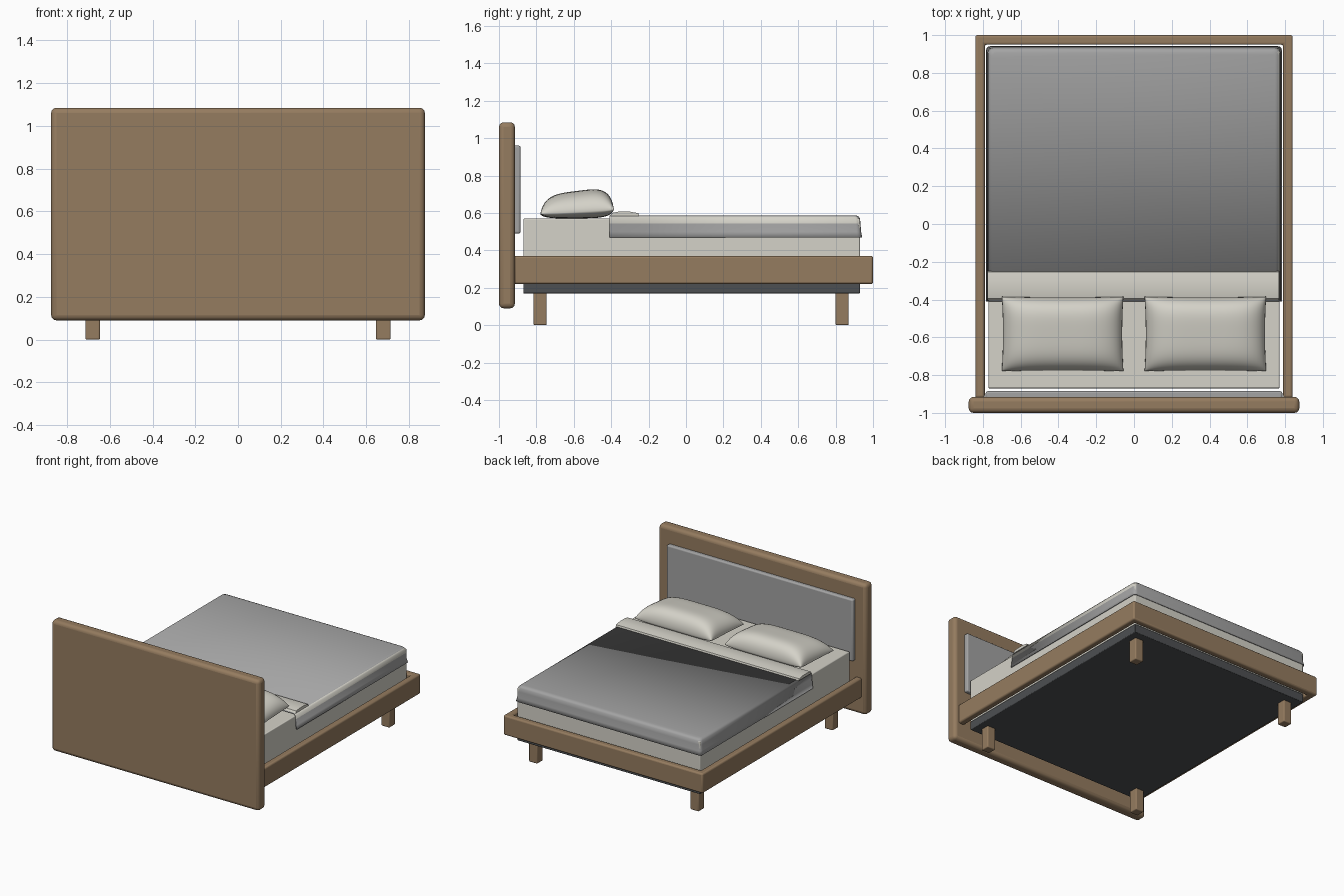
import bpy, bmesh, math

cube = bpy.data.objects.get("Cube")
if cube:
    bpy.data.objects.remove(cube, do_unlink=True)


def material(name, rgb):
    m = bpy.data.materials.new(name)
    m.use_nodes = True
    m.diffuse_color = (*rgb, 1)
    m.node_tree.nodes["Principled BSDF"].inputs["Base Color"].default_value = (*rgb, 1)
    return m


WOOD = material("warm wood", (0.30, 0.20, 0.115))
GREY = material("grey fabric", (0.37, 0.37, 0.37))
CREAM = material("cream linen", (0.66, 0.645, 0.58))
DARK = material("dark base", (0.075, 0.08, 0.085))


def finish(name, bm, mats, bevel=0, segments=3, angle=35):
    """Turn a bmesh into a named, bevelled, smooth-shaded object."""
    bmesh.ops.recalc_face_normals(bm, faces=bm.faces)
    mesh = bpy.data.meshes.new(name)
    bm.to_mesh(mesh)
    bm.free()
    ob = bpy.data.objects.new(name, mesh)
    bpy.context.collection.objects.link(ob)
    for m in mats:
        mesh.materials.append(m)
    if bevel:
        mod = ob.modifiers.new("rounded edges", "BEVEL")
        mod.width, mod.segments = bevel, segments
    bpy.ops.object.select_all(action="DESELECT")
    ob.select_set(True)
    bpy.context.view_layer.objects.active = ob
    bpy.ops.object.shade_smooth_by_angle(angle=math.radians(angle))
    return ob


def prism(name, outline, z0, z1, mat, bevel):
    """Extrude a plan outline between two heights."""
    bm = bmesh.new()
    face = bm.faces.new([bm.verts.new((x, y, z0)) for x, y in outline])
    top = bmesh.ops.extrude_face_region(bm, geom=[face])
    for v in top["geom"]:
        if isinstance(v, bmesh.types.BMVert):
            v.co.z = z1
    return finish(name, bm, [mat], bevel)


def box(name, x, y, z, mat, bevel):
    outline = [(x[0], y[0]), (x[1], y[0]), (x[1], y[1]), (x[0], y[1])]
    return prism(name, outline, z[0], z[1], mat, bevel)


# Headboard with its padded panel
box("headboard", (-0.875, 0.875), (-1, -0.915), (0.09, 1.085), WOOD, 0.025)
box("headboard_panel", (-0.785, 0.785), (-0.925, -0.885), (0.49, 0.96), GREY, 0.01)

# Wooden rails: one U-shaped frame
prism("bed_frame",
      [(-0.84, -0.92), (-0.84, 1), (0.84, 1), (0.84, -0.92),
       (0.79, -0.92), (0.79, 0.95), (-0.79, 0.95), (-0.79, -0.92)],
      0.22, 0.37, WOOD, 0.012)

# Base, mattress and legs
box("slat_base", (-0.77, 0.77), (-0.87, 0.93), (0.17, 0.235), DARK, 0.005)
box("mattress", (-0.77, 0.77), (-0.87, 0.93), (0.235, 0.57), CREAM, 0.006)
for side, x in (("right", -0.68), ("left", 0.68)):
    for end, y in (("front", -0.78), ("back", 0.835)):
        box(f"{end}_{side}_leg", (x - 0.035, x + 0.035), (y - 0.035, y + 0.035),
            (0, 0.175), WOOD, 0.007)


# Blanket: a flat top with a skirt on three sides, open towards the head
def skirt_ring(bm, grow, z):
    w, foot, r = 0.772 + grow, 0.93 + grow, 0.025
    right = [(-w, -0.41)]
    for i in range(4):
        a = math.radians(30 * i)
        right.append((-w + r - r * math.cos(a), foot - r + r * math.sin(a)))
    plan = right + [(-x, y) for x, y in reversed(right)]
    return [bm.verts.new((x, y, z)) for x, y in plan]


bm = bmesh.new()
levels = [(-0.022, 0.587), (-0.008, 0.582), (0, 0.572), (0.003, 0.545),
          (0.006, 0.50), (0.012, 0.47)]
rings = [skirt_ring(bm, g, z) for g, z in levels]
bm.faces.new(rings[0])
for upper, lower in zip(rings, rings[1:]):
    for i in range(len(upper) - 1):
        f = bm.faces.new((upper[i], upper[i + 1], lower[i + 1], lower[i]))
        c = f.calc_center_median()
        # Pale lining shows along the left edge
        if c.x > 0.765 and 0.55 < c.z < 0.58:
            f.material_index = 1
blanket = finish("blanket", bm, [GREY, CREAM], angle=50)
thick = blanket.modifiers.new("cloth thickness", "SOLIDIFY")
thick.thickness = 0.006

# Turned-back sheet, slightly arched
bm = bmesh.new()
arch = [(-0.405, 0.585), (-0.395, 0.6), (-0.36, 0.607), (-0.3, 0.607), (-0.255, 0.599), (-0.25, 0.585)]
face = bm.faces.new([bm.verts.new((-0.775, y, z)) for y, z in arch])
ext = bmesh.ops.extrude_face_region(bm, geom=[face])
for v in ext["geom"]:
    if isinstance(v, bmesh.types.BMVert):
        v.co.x = 0.768
finish("turned_back_sheet", bm, [CREAM])


# Pillows: two domed grids joined at a tilted seam, with pinched corners
def pillow(name, cx):
    bm = bmesh.new()
    n = 28
    for up in (True, False):
        grid = bmesh.ops.create_grid(bm, x_segments=n, y_segments=n, size=1)
        for v in grid["verts"]:
            u, t = math.sin(v.co.x * math.pi / 2), math.sin(v.co.y * math.pi / 2)
            puff = (max(0, 1 - u ** 4) * max(0, 1 - t ** 4)) ** 0.5
            seam = 0.605 + 0.012 * t
            height = 0.113 + 0.012 * t if up else -0.034 - 0.01 * t
            x = cx + 0.322 * u * (1 - 0.02 * (1 - t * t))
            y = -0.582 + 0.197 * t * (1 - 0.02 * (1 - u * u))
            v.co = (x, y, seam + height * puff)
    bmesh.ops.remove_doubles(bm, verts=bm.verts, dist=0.0002)
    finish(name, bm, [CREAM], angle=70)


pillow("right_pillow", -0.378)
pillow("left_pillow", 0.378)
